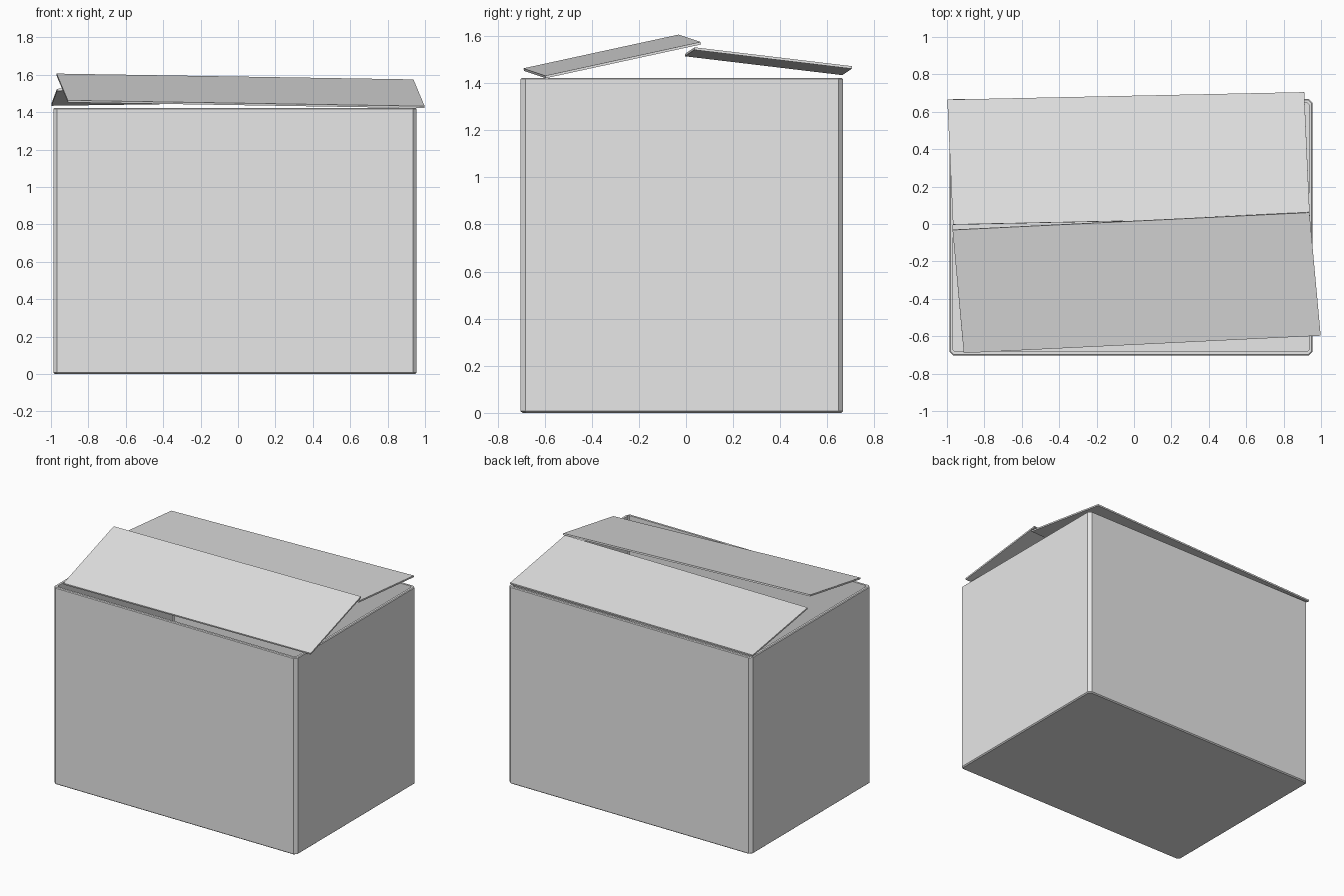
import bpy
import bmesh
from mathutils import Vector

cube = bpy.data.objects.get("Cube")
if cube:
    bpy.data.objects.remove(cube, do_unlink=True)

# Single plain grey board colour
grey = bpy.data.materials.new("light_grey_board")
grey.use_nodes = True
colour = (0.8, 0.8, 0.8, 1.0)
grey.diffuse_color = colour
grey.node_tree.nodes["Principled BSDF"].inputs["Base Color"].default_value = colour

X0, X1, Y0, Y1 = -0.987, 0.955, -0.702, 0.667
HEIGHT = 1.422
WALL = 0.02


def finish(bm, name):
    bmesh.ops.recalc_face_normals(bm, faces=bm.faces)
    mesh = bpy.data.meshes.new(name)
    bm.to_mesh(mesh)
    bm.free()
    mesh.materials.append(grey)
    obj = bpy.data.objects.new(name, mesh)
    bpy.context.collection.objects.link(obj)
    return obj


def ring(bm, inset, z, cut):
    """Rectangle with chamfered corners, shrunk by inset."""
    a, b, c, d = X0 + inset, X1 - inset, Y0 + inset, Y1 - inset
    points = [(a + cut, c), (b - cut, c), (b, c + cut), (b, d - cut),
              (b - cut, d), (a + cut, d), (a, d - cut), (a, c + cut)]
    return [bm.verts.new((x, y, z)) for x, y in points]


def make_box():
    """Hollow open box: outer wall, rim, inner wall and floor."""
    bm = bmesh.new()
    profile = [(0.008, 0, 0.018), (0, 0.007, 0.02),
               (0, HEIGHT - 0.005, 0.02), (0.005, HEIGHT, 0.018),
               (WALL, HEIGHT, 0.008), (WALL, WALL, 0.008)]
    rings = [ring(bm, *step) for step in profile]
    for low, high in zip(rings, rings[1:]):
        for i in range(len(low)):
            j = (i + 1) % len(low)
            bm.faces.new((low[i], low[j], high[j], high[i]))
    bm.faces.new(rings[0])
    bm.faces.new(rings[-1])
    return finish(bm, "box_body")


def make_flap(name, corner, along, across, thickness):
    """Thin tilted board spanned by two edge vectors, top face given."""
    corner, along, across = map(Vector, (corner, along, across))
    drop = along.cross(across).normalized() * -thickness
    bm = bmesh.new()
    top = [bm.verts.new(p) for p in
           (corner, corner + along, corner + along + across, corner + across)]
    bottom = [bm.verts.new(v.co + drop) for v in top]
    bm.faces.new(top)
    bm.faces.new(bottom[::-1])
    for i in range(4):
        j = (i + 1) % 4
        bm.faces.new((top[i], bottom[i], bottom[j], top[j]))
    return finish(bm, name)


make_box()
# Loose lid flaps, slightly skewed and resting above the rim
make_flap("front_flap", (-0.91, -0.69, 1.463), (1.908, 0.093, -0.031),
          (-0.06, 0.658, 0.143), 0.011)
make_flap("back_flap", (-0.968, -0.003, 1.525), (1.908, 0.04, 0.027),
          (-0.03, 0.668, -0.08), 0.011)
